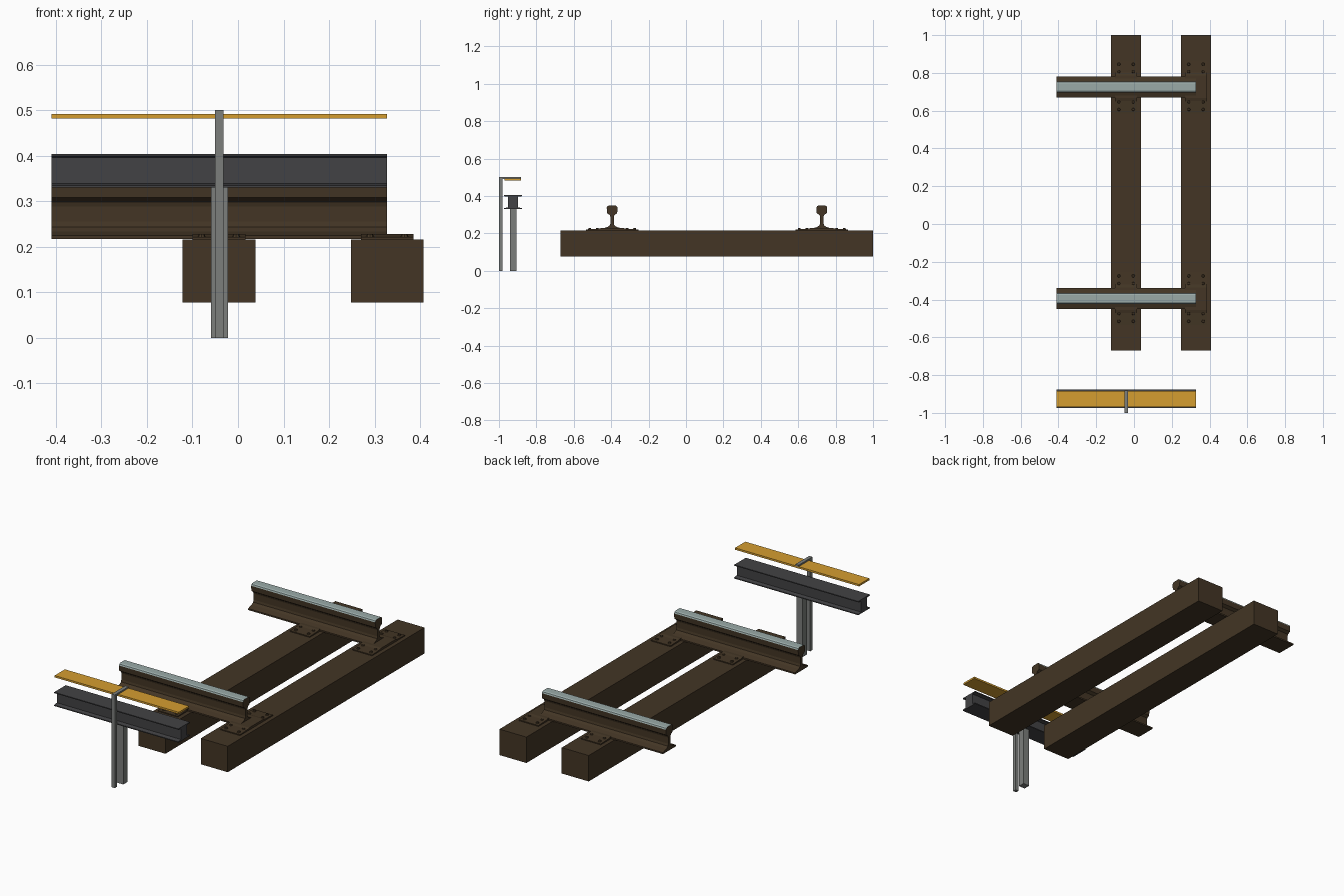
import bpy, bmesh, math

if "Cube" in bpy.data.objects:
    bpy.data.objects.remove(bpy.data.objects["Cube"])

def mat(name, c):
    m = bpy.data.materials.new(name)
    m.diffuse_color = (*c, 1)
    m.use_nodes = True
    m.node_tree.nodes["Principled BSDF"].inputs["Base Color"].default_value = m.diffuse_color
    return m

BROWN = mat("rusty_brown", (0.056, 0.036, 0.018))
STEEL = mat("polished_steel", (0.32, 0.40, 0.39))
GREY = mat("bracket_grey", (0.20, 0.21, 0.20))
DARK = mat("dark_grey", (0.055, 0.055, 0.058))
YELLOW = mat("board_yellow", (0.66, 0.34, 0.03))

def finish(bm, name, *mats):
    bmesh.ops.recalc_face_normals(bm, faces=bm.faces[:])
    me = bpy.data.meshes.new(name)
    bm.to_mesh(me)
    bm.free()
    for m in mats:
        me.materials.append(m)
    ob = bpy.data.objects.new(name, me)
    bpy.context.collection.objects.link(ob)
    return ob

def extrude_x(name, half, yc, x0, x1, *mats):
    """Mirror a half profile (y, z), listed bottom to top, and extrude along x."""
    pts = half + [(-y, z) for y, z in reversed(half)]
    bm = bmesh.new()
    face = bm.faces.new([bm.verts.new((x0, yc + y, z)) for y, z in pts])
    out = bmesh.ops.extrude_face_region(bm, geom=[face])
    for g in out["geom"]:
        if isinstance(g, bmesh.types.BMVert):
            g.co.x = x1
    return finish(bm, name, *mats)

def box(name, x0, x1, y0, y1, z0, z1, m):
    return extrude_x(name, [((y1 - y0) / 2, z0), ((y1 - y0) / 2, z1)],
                     (y0 + y1) / 2, x0, x1, m)

X0, X1 = -0.41, 0.327
RAILS = (-0.395, 0.726)
TIES = (-0.042, 0.328)

# wooden sleepers
for i, x in enumerate(TIES):
    box(f"sleeper_{i}", x - 0.08, x + 0.08, -0.67, 1.0, 0.077, 0.216, BROWN)

# running rails with polished heads
RAIL = [(0.055, 0.217), (0.055, 0.225), (0.025, 0.234), (0.012, 0.243), (0.009, 0.255),
        (0.009, 0.288), (0.012, 0.298), (0.027, 0.308), (0.029, 0.337),
        (0.026, 0.344), (0.019, 0.348)]
for i, y in enumerate(RAILS):
    rail = extrude_x(f"running_rail_{i}", RAIL, y, X0, X1, BROWN, STEEL)
    for p in rail.data.polygons:
        if p.center.z > 0.339 and p.normal.z > 0.3:
            p.material_index = 1

# tie plates and their spikes
PLATE = [(0.14, 0.214), (0.14, 0.221), (0.075, 0.224), (0.06, 0.228)]
for i, x in enumerate(TIES):
    for j, y in enumerate(RAILS):
        extrude_x(f"tie_plate_{i}{j}", PLATE, y, x - 0.058, x + 0.058, BROWN)
        bm = bmesh.new()
        for sx in (-0.038, 0.038):
            for sy in (-0.12, -0.08, 0.08, 0.12):
                r = bmesh.ops.create_cone(bm, cap_ends=True, segments=8, radius1=0.009,
                                          radius2=0.006, depth=0.008)
                bmesh.ops.translate(bm, verts=r["verts"], vec=(x + sx, y + sy, 0.2245))
        finish(bm, f"plate_spikes_{i}{j}", BROWN)

# power rail with its support post
POWER = [(0.049, 0.330), (0.049, 0.335), (0.027, 0.339),
         (0.027, 0.396), (0.049, 0.399), (0.049, 0.404)]
extrude_x("power_rail", POWER, -0.925, X0, X1, DARK)
box("power_rail_post", -0.059, -0.022, -0.942, -0.906, 0, 0.331, GREY)

# cover board on its hooked bracket
box("cover_board", X0, X1, -0.970, -0.883, 0.482, 0.492, YELLOW)
box("bracket_post", -0.051, -0.032, -1.0, -0.981, 0, 0.5, GREY)
box("bracket_arm", -0.051, -0.032, -0.982, -0.882, 0.491, 0.5, GREY)
